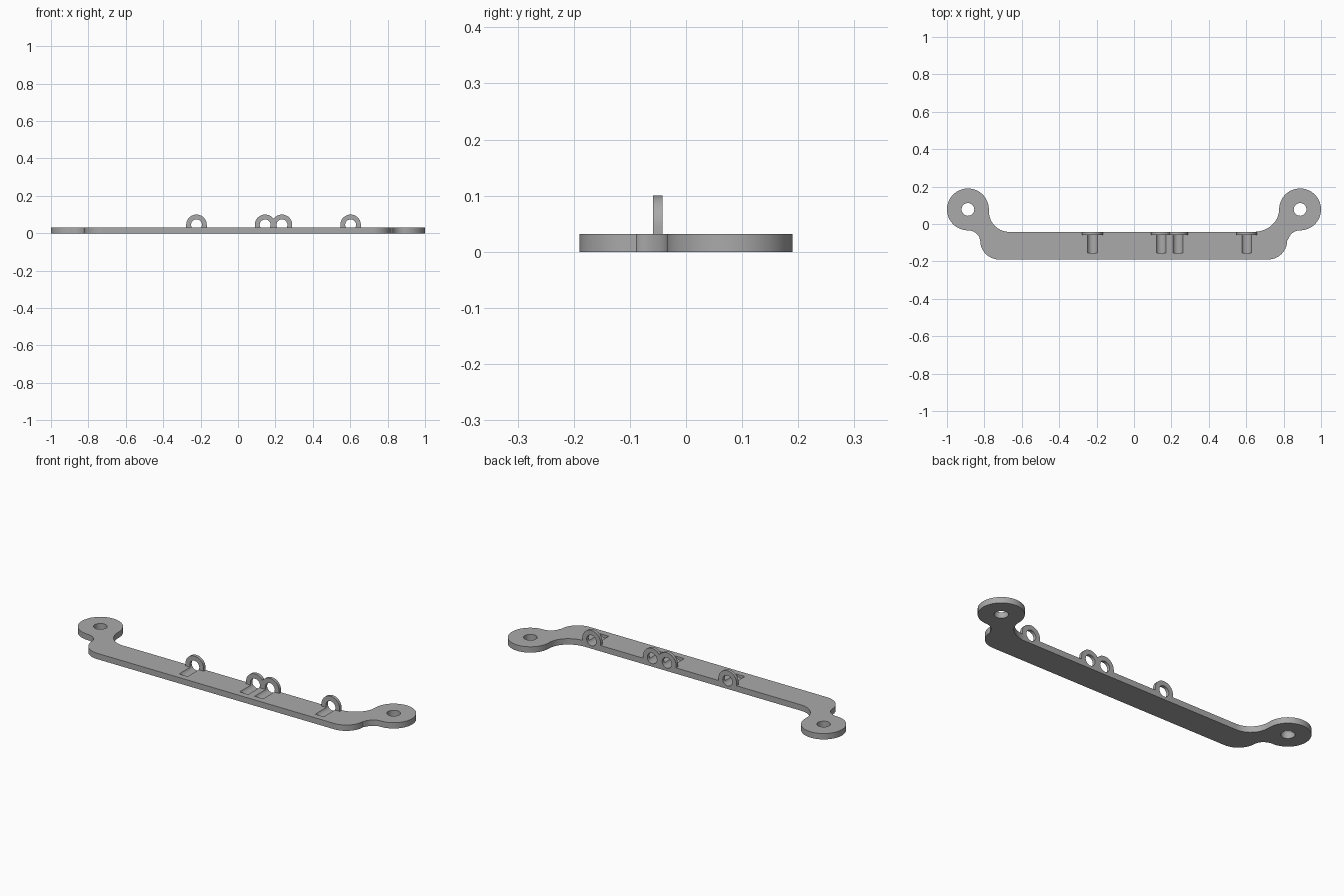
import bpy, bmesh, math
from mathutils import Vector

if "Cube" in bpy.data.objects:
    bpy.data.objects.remove(bpy.data.objects["Cube"])

T = 0.032          # plate thickness
BACK = -0.042      # rear edge of the bar

grey = bpy.data.materials.new("grey")
grey.diffuse_color = (0.40, 0.40, 0.40, 1)
grey.use_nodes = True
grey.node_tree.nodes["Principled BSDF"].inputs["Base Color"].default_value = grey.diffuse_color


def arc(cx, cy, rx, ry, a0, a1, n=14):
    out = []
    for i in range(n + 1):
        a = math.radians(a0 + (a1 - a0) * i / n)
        out.append((cx + rx * math.cos(a), cy + ry * math.sin(a)))
    return out


def solid(name, pts, direction):
    """Extrude a closed loop of 3D points along a direction."""
    bm = bmesh.new()
    face = bm.faces.new([bm.verts.new(p) for p in pts])
    ext = bmesh.ops.extrude_face_region(bm, geom=[face])
    moved = [g for g in ext["geom"] if isinstance(g, bmesh.types.BMVert)]
    bmesh.ops.translate(bm, verts=moved, vec=Vector(direction))
    bmesh.ops.recalc_face_normals(bm, faces=bm.faces)
    me = bpy.data.meshes.new(name)
    bm.to_mesh(me)
    bm.free()
    me.materials.append(grey)
    ob = bpy.data.objects.new(name, me)
    bpy.context.collection.objects.link(ob)
    return ob


def combine(target, tool, operation):
    bpy.context.view_layer.objects.active = target
    mod = target.modifiers.new("bool", 'BOOLEAN')
    mod.operation = operation
    mod.solver = 'EXACT'
    mod.object = tool
    bpy.ops.object.modifier_apply(modifier=mod.name)
    bpy.data.objects.remove(tool)


# Plate outline: bar with an ear at each end
outline = (
    arc(0.888, 0.078, 0.112, 0.112, -90, 180, 48)       # right ear
    + arc(0.64, 0.078, 0.136, 0.12, 0, -90)[1:]         # right inner fillet
    + arc(-0.668, 0.068, 0.108, 0.11, -90, -180)        # left inner fillet
    + arc(-0.888, 0.078, 0.112, 0.112, 0, 270, 48)      # left ear
    + arc(-0.888, -0.104, 0.07, 0.07, 90, 30)[1:]       # left neck
    + arc(-0.72, -0.09, 0.102, 0.10, 180, 270)          # left corner
    + arc(0.717, -0.088, 0.102, 0.102, 270, 360)        # right corner
    + arc(0.888, -0.10, 0.066, 0.066, 165, 90)[:-1]     # right neck
)
bracket = solid("mounting_bracket", [(x, y, 0) for x, y in outline], (0, 0, T))

# Screw holes in the ears
for x in (-0.888, 0.888):
    hole = [(px, py, -0.05) for px, py in arc(x, 0.078, 0.034, 0.034, 0, 360, 32)[:-1]]
    combine(bracket, solid("hole_cutter", hole, (0, 0, 0.2)), 'DIFFERENCE')

# Guide rings standing on the rear edge
ring_x = (-0.222, 0.145, 0.235, 0.602)
for x in ring_x:
    ring = [(x - 0.055, BACK, 0.006)]
    ring += [(px, BACK, pz) for px, pz in arc(x, 0.045, 0.055, 0.055, 180, 0, 28)]
    ring.append((x + 0.055, BACK, 0.006))
    combine(bracket, solid("guide_ring", ring, (0, -0.017, 0)), 'UNION')

# Bores through the rings, continuing as grooves in the plate top
for x in ring_x:
    bore = [(px, 0.0, pz) for px, pz in arc(x, 0.045, 0.029, 0.029, 0, 360, 32)[:-1]]
    combine(bracket, solid("bore_cutter", bore, (0, -0.155, 0)), 'DIFFERENCE')

bpy.ops.object.select_all(action='DESELECT')
bracket.select_set(True)
bpy.context.view_layer.objects.active = bracket
bpy.ops.object.shade_smooth_by_angle(angle=math.radians(30))
